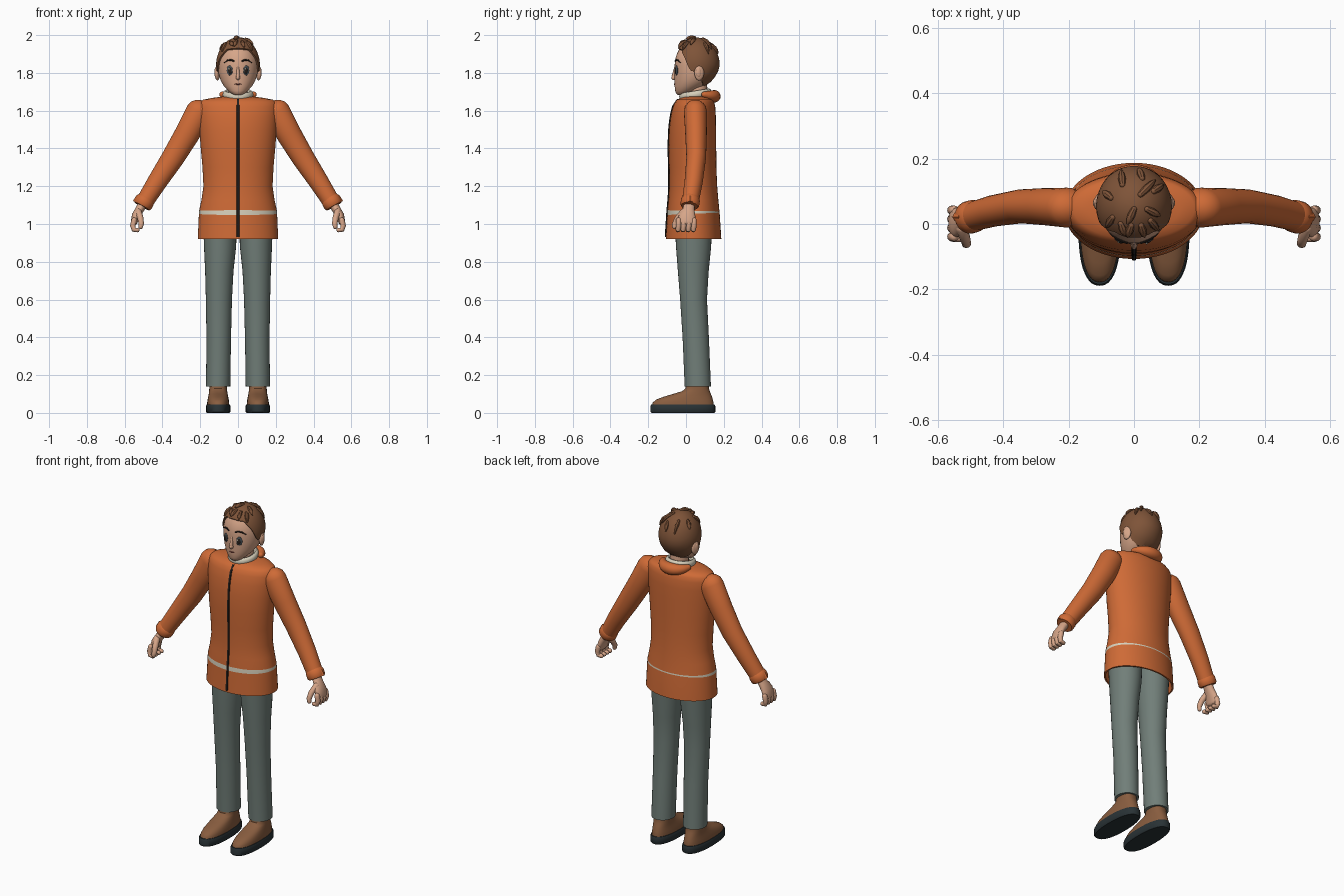
import bpy, bmesh
from math import sin, cos, pi, radians, sqrt, atan2
from mathutils import Vector, Matrix

COLOURS = {
    "orange_cloth": (0.62, 0.145, 0.037), "grey_trousers": (0.165, 0.21, 0.19),
    "brown_hair": (0.21, 0.088, 0.04), "tan_leather": (0.25, 0.11, 0.05),
    "dark_sole": (0.022, 0.032, 0.036), "skin": (0.68, 0.38, 0.25),
    "cream": (0.68, 0.63, 0.50), "zip_black": (0.02, 0.014, 0.011),
    "slate_eye": (0.06, 0.075, 0.085), "lip": (0.28, 0.08, 0.06)}
MAT = {}
for key, c in COLOURS.items():
    MAT[key] = bpy.data.materials.new(key)
    MAT[key].diffuse_color = (*c, 1)


def finish(name, bm, *mats):
    """Turn a bmesh into a smooth object with sharp edges kept."""
    bmesh.ops.recalc_face_normals(bm, faces=bm.faces)
    for f in bm.faces:
        f.smooth = True
    for e in bm.edges:
        if len(e.link_faces) == 2 and e.calc_face_angle(0) > radians(42):
            e.smooth = False
    me = bpy.data.meshes.new(name)
    bm.to_mesh(me)
    bm.free()
    for m in mats:
        me.materials.append(MAT[m])
    ob = bpy.data.objects.new(name, me)
    bpy.context.collection.objects.link(ob)
    return ob


def loft(name, rings, *mats, row_mat=None, loop=False):
    """Skin a stack of equal rings; cap the ends unless it loops."""
    bm = bmesh.new()
    vs = [[bm.verts.new(p) for p in r] for r in rings]
    n = len(vs[0])
    for i in range(len(vs) if loop else len(vs) - 1):
        a, b = vs[i], vs[(i + 1) % len(vs)]
        for j in range(n):
            k = (j + 1) % n
            f = bm.faces.new((a[j], a[k], b[k], b[j]))
            f.material_index = (row_mat or {}).get(i, 0)
    if not loop:
        bm.faces.new(vs[0])
        bm.faces.new(vs[-1])
    return finish(name, bm, *mats)


def oval(z, rx, yf, yb, cx=0, n=40, tilt=0, power=1.0):
    """Level ring between a front and a back y."""
    def c(v):
        return abs(v) ** power * (1 if v > 0 else -1)
    return [(cx + rx * c(cos(a)), (yf + yb) / 2 + (yb - yf) / 2 * c(sin(a)), z + tilt * sin(a))
            for a in (2 * pi * j / n for j in range(n))]


def tube(name, pts, radii, mat, ref=(0, 1, 0), n=20, start=False, end=False, loop=False):
    """Sweep an ellipse (in-plane, ref-wise radius) along points, with optional domes."""
    P = [Vector(p) for p in pts]
    R = [r if isinstance(r, tuple) else (r, r) for r in radii]
    m, frames = len(P), []
    for i in range(m):
        q0 = P[i - 1] if (i or loop) else P[0]
        q1 = P[(i + 1) % m] if (i < m - 1 or loop) else P[-1]
        frames.append((P[i], (q1 - q0).normalized(), R[i]))
    steps = [radians(d) for d in (25, 50, 70, 85)]
    if start:
        p, t, r = frames[0]
        frames = [(p - t * min(r) * sin(d), t, (r[0] * cos(d), r[1] * cos(d))) for d in reversed(steps)] + frames
    if end:
        p, t, r = frames[-1]
        frames = frames + [(p + t * min(r) * sin(d), t, (r[0] * cos(d), r[1] * cos(d))) for d in steps]
    rings = []
    for p, t, r in frames:
        side = t.cross(Vector(ref)).normalized()
        up = side.cross(t)
        rings.append([p + side * r[0] * cos(2 * pi * j / n) + up * r[1] * sin(2 * pi * j / n) for j in range(n)])
    return loft(name, rings, mat, loop=loop)


def ball(name, loc, size, mat, turn=0):
    bm = bmesh.new()
    m = Matrix.Translation(loc) @ Matrix.Rotation(turn, 4, 'Z') @ Matrix.Diagonal((*size, 1))
    bmesh.ops.create_uvsphere(bm, u_segments=24, v_segments=14, radius=1, matrix=m)
    return finish(name, bm, mat)


def lerp(table, x):
    for a, b in zip(table, table[1:]):
        if x <= b[0]:
            k = max(0, (x - a[0]) / (b[0] - a[0]))
            return [u + (v - u) * k for u, v in zip(a, b)][1:]
    return list(table[-1][1:])


# Jacket: open hem, waist, flat shoulders and a cream stripe
TORSO = [(0.92, 0.213, -0.107, 0.187), (1.054, 0.207, -0.099, 0.178), (1.07, 0.206, -0.098, 0.177),
         (1.13, 0.193, -0.092, 0.171), (1.2, 0.183, -0.088, 0.165), (1.3, 0.188, -0.089, 0.161),
         (1.4, 0.197, -0.092, 0.16), (1.5, 0.205, -0.089, 0.159), (1.57, 0.209, -0.081, 0.158),
         (1.62, 0.209, -0.069, 0.155), (1.645, 0.202, -0.058, 0.149), (1.658, 0.185, -0.046, 0.142),
         (1.667, 0.14, -0.028, 0.13), (1.675, 0.08, -0.01, 0.12)]
rows = [oval(1.0, 0.19, -0.085, 0.165, n=56), oval(0.92, 0.204, -0.098, 0.178, n=56)]
rows += [oval(*r, n=56, tilt={1: 0.006, 2: -0.003}.get(i, 0)) for i, r in enumerate(TORSO)]
loft("jacket_body", rows, "orange_cloth", "cream", row_mat={3: 1})

# Front zip following the chest
zs = [0.93 + 0.0365 * i for i in range(21)]
tube("front_zip", [(0, lerp(TORSO, z)[1] - 0.001, z) for z in zs], [(0.005, 0.007)] * 21,
     "zip_black", ref=(1, 0, 0), n=8)

# Collar, hood roll and neck
arc = [2 * pi * i / 32 for i in range(32)]
tube("inner_collar", [(0.068 * cos(a), 0.05 + 0.072 * sin(a), 1.685 + 0.012 * sin(a)) for a in arc],
     [(0.014, 0.02)] * 32, "cream", ref=(0, 0, 1), n=12, loop=True)
hood = [radians(90 + d) for d in range(-70, 71, 10)]
tube("hood_roll", [(0.088 * cos(a), 0.07 + 0.08 * sin(a), 1.69 - 0.014 * sin(a)) for a in hood],
     [0.012 + 0.021 * max(0, sin((i + 1) / 16 * pi)) for i in range(15)], "orange_cloth",
     ref=(0, 0, 1), start=True, end=True)
tube("neck", [(0, 0.065, 1.64), (0, 0.06, 1.77)], [0.052, 0.05], "skin")

# Head: tapered jaw below, round skull above
JAW = [(1.683, 0.018, -0.043, -0.005), (1.69, 0.034, -0.052, 0.02), (1.705, 0.052, -0.057, 0.05),
       (1.73, 0.075, -0.06, 0.1), (1.76, 0.092, -0.061, 0.135), (1.8, 0.104, -0.061, 0.16),
       (1.84, 0.108, -0.06, 0.17)]


def skull(z):
    if z < 1.84:
        return lerp(JAW, z)
    f = sqrt(max(0.0004, 1 - ((z - 1.84) / 0.137) ** 2))
    return [0.108 * f, 0.055 - 0.115 * f, 0.055 + 0.115 * f]


levels = [j[0] for j in JAW] + [1.84 + 0.137 * sin(radians(9 * i)) for i in range(1, 11)]
loft("head", [oval(z, *skull(z)) for z in levels], "skin")

# Hair cap with a hairline that dips at the temples and nape (angle from the front)
LINE = [(0, 1.925), (38, 1.92), (58, 1.88), (72, 1.825), (82, 1.805), (95, 1.82), (106, 1.81),
        (116, 1.76), (140, 1.735), (180, 1.725)]
N = 72
cap = []
for i in range(-1, 15):
    k = sin(max(i, 0) / 14 * pi / 2)
    ring = []
    for j in range(N):
        d = 360 * j / N
        low = lerp(LINE, min(d, 360 - d))[0]
        z = low + (1.977 - low) * k
        rx, yf, yb = skull(z)
        grow = 0.97 if i < 0 else 1.075
        p = Vector((rx * sin(radians(d)), (yf + yb) / 2 - (yb - yf) / 2 * cos(radians(d)) - 0.055, z - 1.84))
        ring.append((p.x * grow, 0.055 + p.y * grow, 1.84 + p.z * (grow if z > 1.84 else 1)))
    cap.append(ring)
loft("hair_cap", cap, "brown_hair")


# Loose locks lying on the crown
def crown(x, y):
    return 1.84 + 0.147 * sqrt(max(0.05, 1 - (x / 0.116) ** 2 - ((y - 0.055) / 0.124) ** 2))


LOCKS = [(-0.065, 0.02, -0.02, -0.03), (-0.04, 0.0, 0.012, -0.035), (-0.008, -0.005, -0.012, -0.035),
         (0.022, -0.005, 0.01, -0.035), (0.05, 0.01, 0.025, -0.03), (0.0, 0.045, -0.02, -0.045),
         (0.04, 0.045, 0.04, -0.02), (-0.035, 0.12, -0.004, 0.045), (0.02, 0.09, 0.045, 0.045),
         (0.06, 0.1, 0.03, 0.02), (-0.07, 0.08, -0.025, 0.02), (0.025, 0.14, -0.01, 0.03)]
for i, (x, y, dx, dy) in enumerate(LOCKS):
    path = [(x + dx * t, y + dy * t, crown(x + dx * t, y + dy * t) + 0.010 * t) for t in (0, 0.4, 0.75, 1)]
    tube(f"hair_lock_{i}", path, [0.009, 0.012, 0.009, 0.003], "brown_hair", ref=(0, 0, 1), n=8, start=True)


# Face details
def face_at(x, z, out=0.0):
    rx, yf, yb = skull(z)
    ry = (yb - yf) / 2
    return Vector((x, (yf + yb) / 2 - ry * sqrt(1 - (x / rx) ** 2) - out, z))


ball("nose", (0, -0.06, 1.775), (0.011, 0.018, 0.014), "skin")
tube("nose_bridge", [(0, -0.056, 1.83), (0, -0.066, 1.782)], [0.006, 0.01], "skin", ref=(1, 0, 0), n=10)
tube("mouth", [face_at(x, 1.74 + 3 * x * x) for x in (-0.018, -0.009, 0, 0.009, 0.018)],
     [0.001, 0.003, 0.004, 0.003, 0.001], "lip", n=8)

for s, side in ((1, "left"), (-1, "right")):
    turn = s * 0.38
    ball(f"{side}_eye", face_at(s * 0.044, 1.813), (0.017, 0.005, 0.026), "slate_eye", turn)
    ball(f"{side}_pupil", face_at(s * 0.043, 1.812, 0.003), (0.010, 0.0045, 0.017), "zip_black", turn)
    ball(f"{side}_eye_glint", face_at(s * 0.043 - 0.004, 1.821, 0.0065), (0.004, 0.003, 0.005), "cream", turn)
    tube(f"{side}_eyebrow", [face_at(s * x, z, 0.001) for x, z in
                             ((0.02, 1.862), (0.038, 1.869), (0.056, 1.866), (0.074, 1.853))],
         [0.004, 0.005, 0.004, 0.002], "zip_black", n=8)
    ball(f"{side}_ear", (s * 0.109, 0.07, 1.8), (0.013, 0.026, 0.04), "skin", s * 0.25)
    ball(f"{side}_ear_lobe", (s * 0.118, 0.068, 1.802), (0.007, 0.014, 0.025), "skin", s * 0.25)

    # Sleeve, cuff and cuff tab
    def m(*p):
        return (s * p[0], p[1], p[2])
    tube(f"{side}_sleeve", [m(0.205, 0.05, 1.595), m(0.27, 0.053, 1.475), m(0.345, 0.054, 1.35),
                            m(0.43, 0.04, 1.22), m(0.505, 0.02, 1.1)],
         [(0.07, 0.061), (0.066, 0.057), (0.06, 0.052), (0.052, 0.048), (0.045, 0.044)],
         "orange_cloth", n=28, start=True)
    tube(f"{side}_cuff", [m(0.484, 0.025, 1.136), m(0.49, 0.024, 1.127), m(0.504, 0.02, 1.103), m(0.509, 0.019, 1.094)],
         [(0.045, 0.044), (0.051, 0.05), (0.051, 0.05), (0.045, 0.044)], "orange_cloth", n=28)
    tube(f"{side}_cuff_tab", [m(0.531, 0.022, 1.148), m(0.549, 0.022, 1.118)], [(0.008, 0.013)] * 2,
         "orange_cloth", n=4)

    # Hand with curled fingers
    tube(f"{side}_palm", [m(0.495, 0.021, 1.12), m(0.522, 0.013, 1.075), m(0.54, 0.006, 1.045), m(0.55, 0.004, 1.01)],
         [(0.024, 0.027), (0.023, 0.032), (0.022, 0.044), (0.018, 0.047)], "skin", end=True)
    for i in range(4):
        y = 0.042 - 0.027 * i
        tube(f"{side}_finger_{i}", [m(0.55, y, 1.02), m(0.557, y, 0.99), m(0.551, y - 0.003, 0.97), m(0.533, y - 0.004, 0.968)],
             [0.0145, 0.0145, 0.0135, 0.012], "skin", n=12, start=True, end=True)
    tube(f"{side}_thumb", [m(0.528, -0.012, 1.065), m(0.516, -0.045, 1.03), m(0.512, -0.06, 1.0), m(0.515, -0.061, 0.985)],
         [0.018, 0.016, 0.014, 0.012], "skin", n=12, start=True, end=True)

    # Trouser leg
    LEG = [(0.14, 0.064, -0.007, 0.132, 0.105), (0.4, 0.065, -0.018, 0.121, 0.102), (0.6, 0.069, -0.031, 0.111, 0.101),
           (0.75, 0.075, -0.043, 0.12, 0.099), (0.88, 0.085, -0.053, 0.133, 0.095), (1.02, 0.09, -0.06, 0.14, 0.095)]
    loft(f"{side}_trouser_leg", [oval(z, rx, f, b, s * cx, 32) for z, rx, f, b, cx in LEG], "grey_trousers")

    # Boot upper and sole
    UPPER = [(0.03, 0.059, -0.181, 0.147), (0.055, 0.058, -0.176, 0.146), (0.07, 0.056, -0.158, 0.142),
             (0.085, 0.053, -0.12, 0.138), (0.1, 0.05, -0.07, 0.132), (0.115, 0.048, -0.02, 0.126),
             (0.13, 0.047, -0.002, 0.121), (0.17, 0.047, 0.0, 0.12)]
    loft(f"{side}_boot", [oval(*r, s * 0.105, 36, power=0.85) for r in UPPER], "tan_leather")
    SOLE = [(0.0, 0.06, -0.183, 0.15), (0.006, 0.065, -0.189, 0.155), (0.036, 0.065, -0.189, 0.155),
            (0.045, 0.061, -0.184, 0.151)]
    loft(f"{side}_sole", [oval(*r, s * 0.105, 36, power=0.85) for r in SOLE], "dark_sole")
